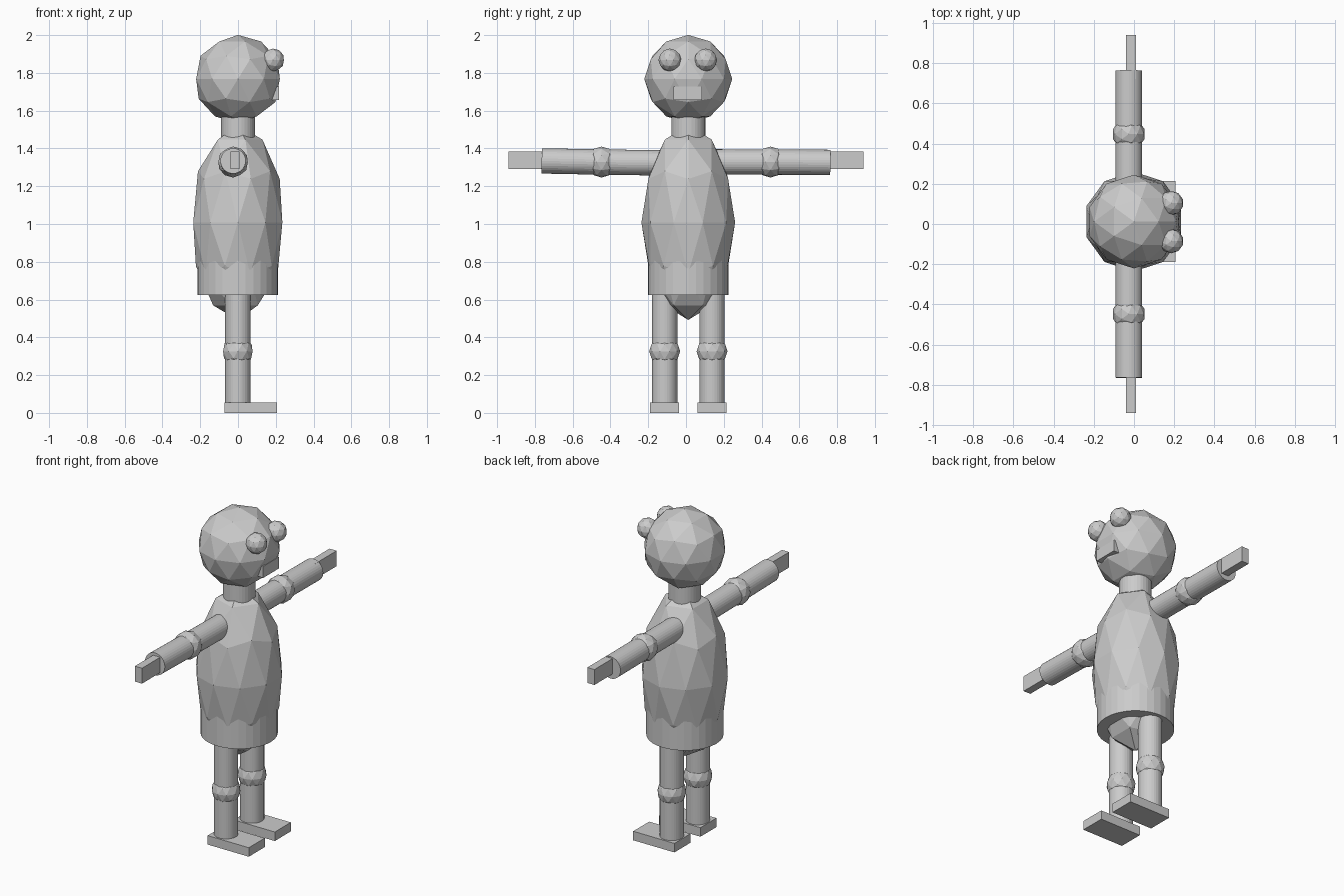
import bpy
from mathutils import Vector

if "Cube" in bpy.data.objects:
    bpy.data.objects.remove(bpy.data.objects["Cube"])

grey = bpy.data.materials.new("plain grey")
grey.diffuse_color = (0.6, 0.6, 0.6, 1)
grey.use_nodes = True
grey.node_tree.nodes["Principled BSDF"].inputs["Base Color"].default_value = grey.diffuse_color


def finish(name):
    ob = bpy.context.object
    ob.name = name
    ob.data.materials.append(grey)
    return ob


def ball(name, loc, radius, height=None):
    bpy.ops.mesh.primitive_ico_sphere_add(subdivisions=2, radius=1, location=loc)
    ob = finish(name)
    ob.scale = (radius, radius, height or radius)
    return ob


def tube(name, a, b, radius):
    a, b = Vector(a), Vector(b)
    bpy.ops.mesh.primitive_cylinder_add(vertices=32, radius=radius,
                                        depth=(b - a).length, location=(a + b) / 2)
    ob = finish(name)
    ob.rotation_euler = (b - a).to_track_quat('Z', 'Y').to_euler()
    return ob


def box(name, lo, hi):
    lo, hi = Vector(lo), Vector(hi)
    bpy.ops.mesh.primitive_cube_add(size=1, location=(lo + hi) / 2)
    ob = finish(name)
    ob.scale = hi - lo
    return ob


MID = 0.012  # centre line of the body

# Head, neck, torso and skirt (the figure faces +x)
ball("head", (0, MID, 1.768), 0.233)
tube("neck", (0, MID, 1.42), (0, MID, 1.62), 0.09)
ball("torso", (-0.001, MID, 1.008), 0.248, 0.516)
tube("skirt", (-0.001, MID, 0.625), (-0.001, MID, 0.84), 0.214)

# Face
box("mouth", (0.08, -0.065, 1.657), (0.216, 0.085, 1.727))
for side, y in (("right", -0.085), ("left", 0.104)):
    ball(side + "_eye", (0.185, y, 1.868), 0.061)

# Arms, with a slight rise on one side
for side, s, z_in, z_out in (("right", -1, 1.323, 1.334), ("left", 1, 1.329, 1.326)):
    z_mid = 1.328
    tube(side + "_upper_arm", (-0.026, s * 0.1, z_in), (-0.026, s * 0.447, z_mid), 0.067)
    tube(side + "_forearm", (-0.026, s * 0.447, z_mid), (-0.026, s * 0.764, z_out), 0.067)
    ball(side + "_elbow", (-0.026, s * 0.447, z_mid), 0.082)
    y0, y1 = sorted((s * 0.72, s * 0.939))
    box(side + "_hand", (-0.039, y0, 1.29), (0.009, y1, 1.384))

# Legs
for side, y in (("right", -0.113), ("left", 0.138)):
    tube(side + "_leg", (-0.001, y, 0.03), (-0.001, y, 0.75), 0.067)
    ball(side + "_knee", (-0.001, y, 0.326), 0.082)
    box(side + "_foot", (-0.072, y - 0.077, 0), (0.206, y + 0.077, 0.055))
